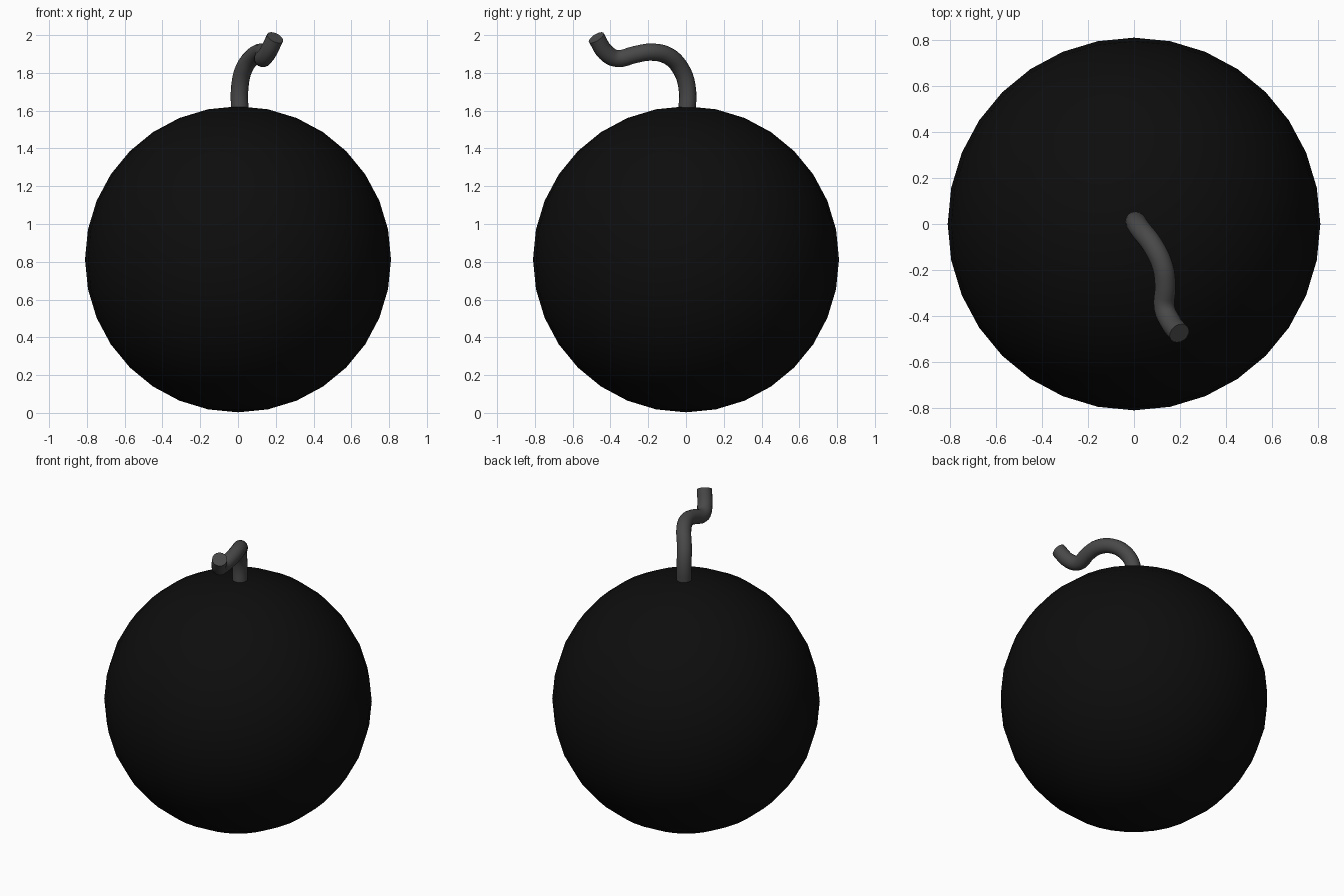
import bpy

if "Cube" in bpy.data.objects:
    bpy.data.objects.remove(bpy.data.objects["Cube"])


def paint(obj, name, value):
    mat = bpy.data.materials.new(name)
    mat.diffuse_color = (value, value, value, 1)
    mat.use_nodes = True
    mat.node_tree.nodes["Principled BSDF"].inputs["Base Color"].default_value = mat.diffuse_color
    obj.data.materials.append(mat)


def smooth(obj):
    bpy.ops.object.select_all(action='DESELECT')
    obj.select_set(True)
    bpy.context.view_layer.objects.active = obj
    bpy.ops.object.shade_smooth_by_angle(angle=0.7)


# Round body
bpy.ops.mesh.primitive_uv_sphere_add(segments=32, ring_count=16, radius=0.81,
                                     location=(0, 0, 0.813))
body = bpy.context.object
body.name = "round_body"
smooth(body)
paint(body, "black", 0.004)

# Curling fuse: a capped round tube along a smooth path
path = [(0.01, 0.005, 1.58), (0.01, 0.005, 1.73), (0.033, -0.03, 1.825),
        (0.083, -0.095, 1.89), (0.125, -0.185, 1.91), (0.136, -0.27, 1.897),
        (0.132, -0.365, 1.876), (0.158, -0.425, 1.908), (0.197, -0.475, 1.987)]
curve = bpy.data.curves.new("fuse", 'CURVE')
curve.dimensions = '3D'
curve.bevel_depth = 0.046
curve.bevel_resolution = 6
curve.use_fill_caps = True
curve.resolution_u = 4
spline = curve.splines.new('BEZIER')
spline.bezier_points.add(len(path) - 1)
for point, co in zip(spline.bezier_points, path):
    point.co = co
    point.handle_left_type = point.handle_right_type = 'AUTO'
fuse = bpy.data.objects.new("fuse", curve)
bpy.context.collection.objects.link(fuse)
bpy.ops.object.select_all(action='DESELECT')
fuse.select_set(True)
bpy.context.view_layer.objects.active = fuse
bpy.ops.object.convert(target='MESH')
fuse = bpy.context.object
smooth(fuse)
paint(fuse, "dark_grey", 0.065)
